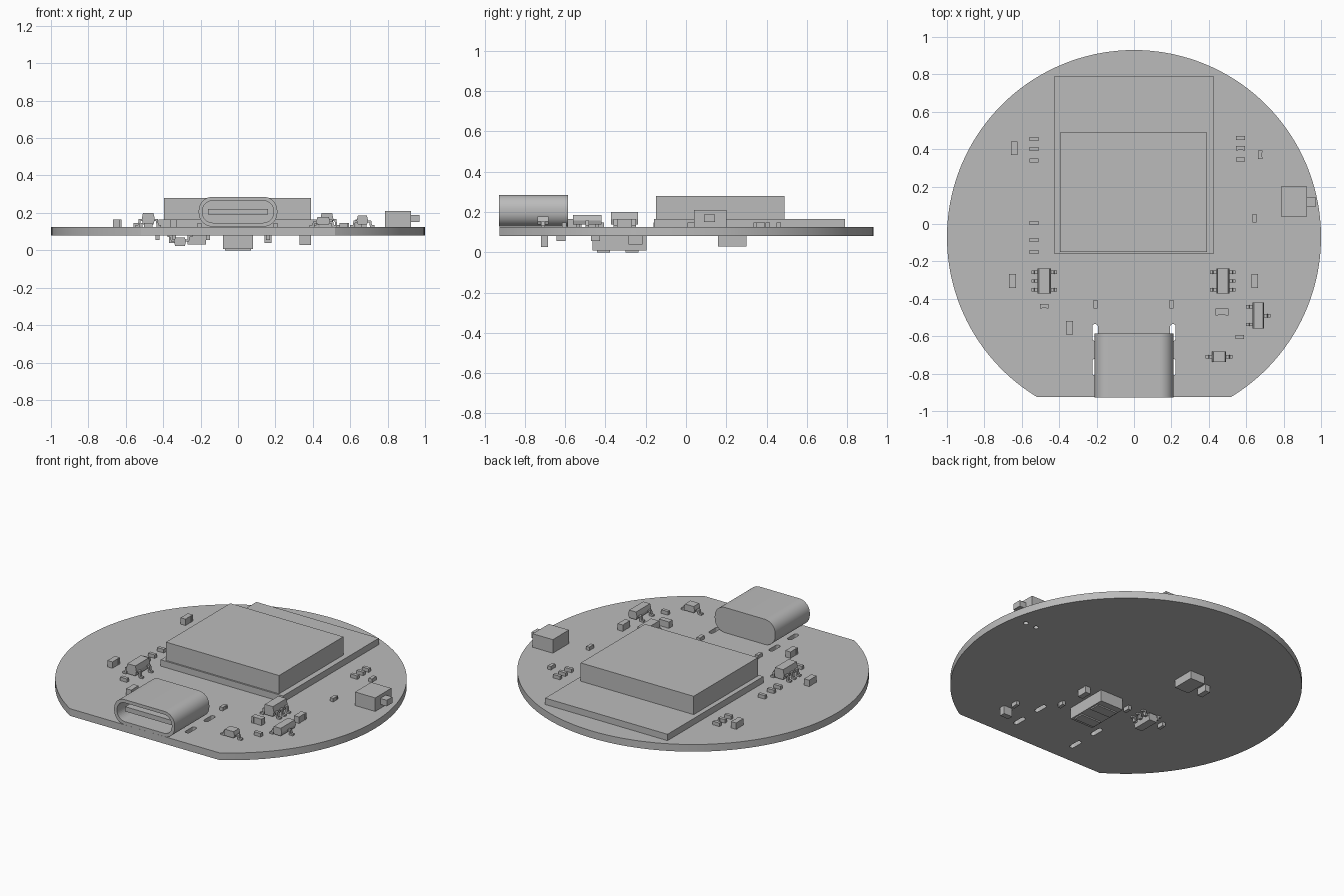
import bpy
import bmesh
import math
from mathutils import Vector

cube = bpy.data.objects.get("Cube")
if cube:
    bpy.data.objects.remove(cube, do_unlink=True)

GREY = (0.5, 0.5, 0.5, 1.0)
grey = bpy.data.materials.new("plain grey")
grey.use_nodes = True
grey.diffuse_color = GREY
grey.node_tree.nodes["Principled BSDF"].inputs["Base Color"].default_value = GREY

TOP, BOTTOM = 0.125, 0.08


def finish(name, bm, smooth=False):
    bmesh.ops.recalc_face_normals(bm, faces=bm.faces)
    mesh = bpy.data.meshes.new(name)
    bm.to_mesh(mesh)
    bm.free()
    mesh.materials.append(grey)
    obj = bpy.data.objects.new(name, mesh)
    bpy.context.collection.objects.link(obj)
    if smooth:
        bpy.ops.object.select_all(action="DESELECT")
        obj.select_set(True)
        bpy.context.view_layer.objects.active = obj
        bpy.ops.object.shade_smooth_by_angle(angle=math.radians(30))
    return obj


def prism(bm, points, lo, hi, place):
    """Extrude a 2D outline from lo to hi; place maps (a, b, depth) to a 3D point."""
    low = [bm.verts.new(place(a, b, lo)) for a, b in points]
    high = [bm.verts.new(place(a, b, hi)) for a, b in points]
    bm.faces.new(low)
    bm.faces.new(high[::-1])
    n = len(points)
    for i in range(n):
        j = (i + 1) % n
        bm.faces.new((low[i], low[j], high[j], high[i]))


def flat(a, b, d):
    return Vector((a, b, d))


def along_y(a, b, d):
    return Vector((a, d, b))


def add_box(bm, x0, x1, y0, y1, z0, z1):
    prism(bm, [(x0, y0), (x1, y0), (x1, y1), (x0, y1)], z0, z1, flat)


def box(name, *bounds):
    bm = bmesh.new()
    add_box(bm, *bounds)
    return finish(name, bm)


def rounded(cx, cy, w, h, r, steps=10):
    """Outline of a rounded rectangle."""
    pts = []
    for k, (sx, sy) in enumerate([(1, 1), (-1, 1), (-1, -1), (1, -1)]):
        for i in range(steps + 1):
            a = math.pi / 2 * (k + i / steps)
            pts.append((cx + sx * (w / 2 - r) + r * math.cos(a),
                        cy + sy * (h / 2 - r) + r * math.sin(a)))
    return pts


def cut(obj, cutter):
    mod = obj.modifiers.new("cut", "BOOLEAN")
    mod.operation = "DIFFERENCE"
    mod.solver = "EXACT"
    mod.object = cutter
    bpy.context.view_layer.update()
    graph = bpy.context.evaluated_depsgraph_get()
    mesh = bpy.data.meshes.new_from_object(obj.evaluated_get(graph))
    obj.modifiers.clear()
    obj.data = mesh
    bpy.data.objects.remove(cutter, do_unlink=True)


# Round circuit board with a flat front edge
bm = bmesh.new()
centre_y, front_y = -0.07, -0.925
start = math.asin(front_y - centre_y)
sweep = math.pi - 2 * start
outline = [(math.cos(start + sweep * i / 120), centre_y + math.sin(start + sweep * i / 120))
           for i in range(121)]
prism(bm, outline, BOTTOM, TOP, flat)
board = finish("circuit_board", bm, smooth=True)

# Connector slots and switch locating holes
bm = bmesh.new()
for side in (-1, 1):
    for y in (-0.58, -0.765):
        prism(bm, rounded(side * 0.208, y, 0.03, 0.09, 0.014, 5), 0, 0.2, flat)
for x in (0.82, 0.895):
    prism(bm, rounded(x, 0.11, 0.03, 0.03, 0.0149, 5), 0, 0.2, flat)
cut(board, finish("slot_cutter", bm))

# Radio module with its shield
box("module_base", -0.425, 0.425, -0.16, 0.79, TOP, 0.165)
box("module_shield", -0.395, 0.39, -0.15, 0.488, 0.165, 0.28)

# Port shell, hollow from the front, with a tongue inside
bm = bmesh.new()
prism(bm, rounded(0, 0.206, 0.42, 0.158, 0.072), -0.928, -0.585, along_y)
shell = finish("port_shell", bm, smooth=True)
bm = bmesh.new()
prism(bm, rounded(0, 0.206, 0.38, 0.118, 0.055), -1.0, -0.64, along_y)
cut(shell, finish("port_cutter", bm))
box("port_tongue", -0.16, 0.16, -0.89, -0.63, 0.19, 0.22)

# Side push button
box("switch_body", 0.785, 0.925, 0.04, 0.2, TOP, 0.21)
box("switch_plunger", 0.925, 0.97, 0.09, 0.145, 0.15, 0.188)


def chip(name, x, y, w, l, h, left, right, pin=0.018, under=False):
    """Moulded chip with bent legs; left and right list the leg offsets in y."""
    sign, base = (-1, BOTTOM) if under else (1, TOP)

    def place(a, b, d):
        return Vector((x + a, y + d, base + sign * b))

    bm = bmesh.new()
    inset, low, mid = 0.007, 0.012, h * 0.55
    half = w / 2
    prism(bm, [(-half + inset, low), (half - inset, low), (half, mid),
               (half - inset, h), (-half + inset, h), (-half, mid)],
          -l / 2, l / 2, place)
    reach, t = 0.034, 0.01
    for side, legs in ((-1, left), (1, right)):
        leg = [(half - 0.004, mid), (half + 0.016, mid), (half + 0.02, t),
               (half + reach, t), (half + reach, 0), (half + 0.009, 0),
               (half + 0.007, mid - t), (half - 0.004, mid - t)]
        for off in legs:
            prism(bm, [(side * a, b) for a, b in leg], off - pin / 2, off + pin / 2, place)
    finish(name, bm)


three, two = (-0.047, 0, 0.047), (-0.047, 0.047)
chip("regulator_chip_right", -0.48, -0.305, 0.07, 0.135, 0.075, three, two)
chip("regulator_chip_left", 0.475, -0.305, 0.07, 0.135, 0.075, two, three)
chip("transistor", 0.665, -0.49, 0.062, 0.14, 0.06, two, (0,))
chip("diode", 0.455, -0.71, 0.075, 0.055, 0.052, (0,), (0,))
chip("lower_transistor", -0.31, -0.265, 0.065, 0.13, 0.058, two, three, under=True)


def passives(name, w, l, h, spots, under=False):
    """Small two-ended parts: a body between slightly taller end caps."""
    for i, (x, y) in enumerate(spots):
        bm = bmesh.new()
        z = (BOTTOM - h, BOTTOM) if under else (TOP, TOP + h)
        end = 0.22
        for a, b, s in ((-0.5, -0.5 + end, 1), (-0.5 + end, 0.5 - end, 0.94), (0.5 - end, 0.5, 1)):
            if w > l:
                add_box(bm, x + a * w, x + b * w, y - s * l / 2, y + s * l / 2, *z)
            else:
                add_box(bm, x - s * w / 2, x + s * w / 2, y + a * l, y + b * l, *z)
        finish(f"{name}_{i + 1}", bm)


# Small resistors and capacitors on top
rows = [(-0.535, y) for y in (0.455, 0.4, 0.34, 0.005, -0.085, -0.15)]
rows += [(0.57, y) for y in (0.46, 0.405, 0.345)]
passives("resistor_across", 0.047, 0.022, 0.022, rows + [(-0.48, -0.44), (0.565, -0.605)])
passives("resistor_along", 0.022, 0.045, 0.022, [(-0.205, -0.43), (0.2, -0.43), (0.645, 0.03), (0.675, 0.37)])
passives("capacitor_along", 0.036, 0.073, 0.04, [(-0.64, 0.405), (-0.65, -0.305), (0.645, -0.305), (-0.345, -0.555)])
passives("capacitor_across", 0.07, 0.036, 0.04, [(0.47, -0.47)])

# Underside: sensor with two contact plates, square chip, small parts
box("sensor_body", -0.08, 0.08, -0.465, -0.195, 0.008, BOTTOM)
for label, y in (("front", -0.41), ("back", -0.268)):
    box("sensor_window_" + label, -0.07, 0.07, y - 0.032, y + 0.032, 0, 0.008)
box("lower_chip", -0.27, -0.17, 0.16, 0.3, 0.03, BOTTOM)
box("lower_diode", 0.33, 0.39, -0.72, -0.685, 0.027, BOTTOM)
passives("lower_capacitor", 0.036, 0.07, 0.042, [(0.16, -0.25), (-0.35, 0.2)], under=True)
passives("lower_resistor", 0.022, 0.045, 0.025,
         [(-0.16, -0.25), (-0.43, -0.27), (0.16, -0.45), (0.36, -0.62)], under=True)
